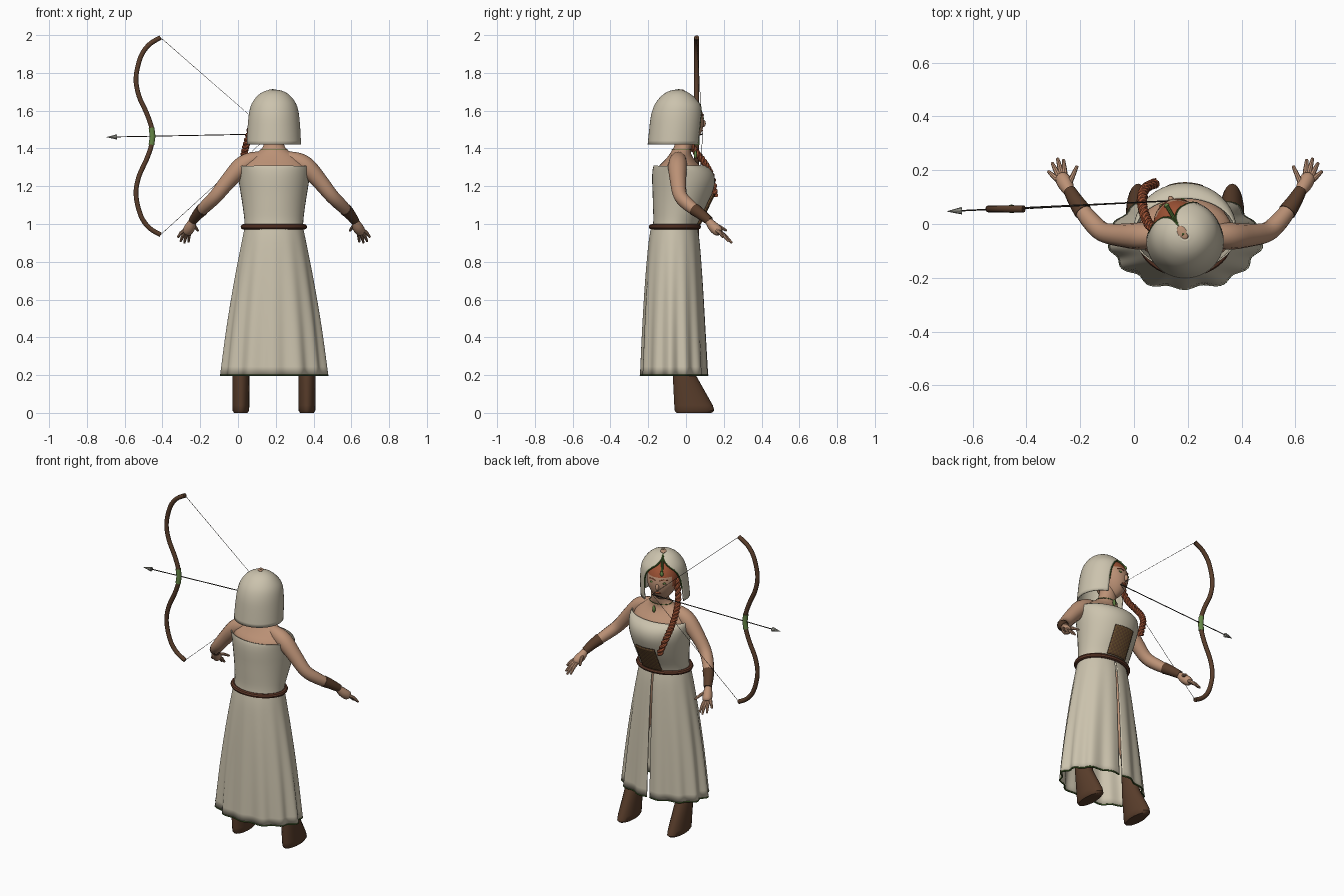
import bpy, bmesh, math
from math import sin, cos, pi, radians
from mathutils import Vector, Matrix

old = bpy.data.objects.get("Cube")
if old:
    bpy.data.objects.remove(old, do_unlink=True)

CX = 0.19  # the figure stands to one side of the bow


def material(name, rgb):
    m = bpy.data.materials.new(name)
    m.use_nodes = True
    m.diffuse_color = (*rgb, 1)
    m.node_tree.nodes["Principled BSDF"].inputs["Base Color"].default_value = (*rgb, 1)
    return m


cloth = material("cream cloth", (0.60, 0.545, 0.42))
skin = material("skin", (0.50, 0.285, 0.18))
leather = material("brown leather", (0.10, 0.047, 0.024))
belt_brown = material("red brown leather", (0.115, 0.04, 0.022))
rust = material("rust hair", (0.34, 0.085, 0.035))
green = material("green trim", (0.06, 0.12, 0.025))
grip_green = material("grip green", (0.13, 0.24, 0.06))
metal = material("grey metal", (0.30, 0.30, 0.26))
bronze = material("bronze scales", (0.14, 0.08, 0.027))
dark = material("dark string", (0.03, 0.025, 0.02))


def finish(name, bm, *mats):
    me = bpy.data.meshes.new(name)
    bmesh.ops.recalc_face_normals(bm, faces=bm.faces)
    bm.to_mesh(me)
    bm.free()
    for m in mats:
        me.materials.append(m)
    ob = bpy.data.objects.new(name, me)
    bpy.context.collection.objects.link(ob)
    return ob


def solid(ob, thickness):
    mod = ob.modifiers.new("thickness", "SOLIDIFY")
    mod.thickness = thickness
    mod.offset = 0
    return ob


def skin_rings(name, rings, mat, closed=True, caps=True):
    """Bridge a stack of equal point rings with quads."""
    bm = bmesh.new()
    vs = [[bm.verts.new(p) for p in ring] for ring in rings]
    n = len(rings[0])
    for a, b in zip(vs, vs[1:]):
        for i in range(n if closed else n - 1):
            j = (i + 1) % n
            bm.faces.new((a[i], a[j], b[j], b[i]))
    if caps:
        bm.faces.new(vs[0])
        bm.faces.new(vs[-1])
    return finish(name, bm, mat)


def oval(section, cx, n, start=0, span=2 * pi, pleat=0, endpoint=False):
    """Horizontal oval; section is height, half width, back y, front y."""
    z, rx, back, front = section
    pts = []
    for i in range(n):
        t = start + span * i / (n - 1 if endpoint else n)
        r = 1 + pleat * (cos(13 * t + pi / 2) + 0.4 * cos(7 * t + 1))
        pts.append(Vector((cx + rx * r * cos(t), (back + front) / 2 + (front - back) / 2 * r * sin(t), z)))
    return pts


def smooth(pts, steps=6):
    """Resample points, of any dimension, along a Catmull-Rom path."""
    out = []
    p = [pts[0], *pts, pts[-1]]
    for a, b, c, d in zip(p, p[1:], p[2:], p[3:]):
        for k in range(steps):
            t = k / steps
            out.append(tuple(0.5 * (2 * q + (r - o) * t + (2 * o - 5 * q + 4 * r - s) * t * t
                       + (3 * q - o - 3 * r + s) * t ** 3) for o, q, r, s in zip(a, b, c, d)))
    return out + [tuple(pts[-1])]


def tube(name, pts, radii, mat, cyclic=False, res=2):
    cu = bpy.data.curves.new(name, "CURVE")
    cu.dimensions = "3D"
    cu.bevel_depth = 1
    cu.bevel_resolution = res
    cu.use_fill_caps = True
    sp = cu.splines.new("POLY")
    sp.points.add(len(pts) - 1)
    sp.use_cyclic_u = cyclic
    for i, p in enumerate(pts):
        sp.points[i].co = (*p[:3], 1)
        sp.points[i].radius = radii[i] if isinstance(radii, (list, tuple)) else radii
    cu.materials.append(mat)
    ob = bpy.data.objects.new(name, cu)
    bpy.context.collection.objects.link(ob)
    bpy.ops.object.select_all(action="DESELECT")
    ob.select_set(True)
    bpy.context.view_layer.objects.active = ob
    bpy.ops.object.convert(target="MESH")
    return ob


def blob(name, loc, scale, mat, turn=0, seg=16):
    bm = bmesh.new()
    bmesh.ops.create_uvsphere(bm, u_segments=seg, v_segments=seg // 2 + 2, radius=1)
    bm.transform(Matrix.LocRotScale(Vector(loc), Matrix.Rotation(turn, 3, "Z"), Vector(scale)))
    return finish(name, bm, mat)


# Bodice, upper chest and neck
bodice = [(0.97, .152, -.175, .055), (1.02, .153, -.17, .07), (1.1, .163, -.172, .11), (1.17, .174, -.174, .138),
          (1.22, .182, -.176, .15), (1.26, .187, -.176, .145), (1.29, .19, -.173, .125), (1.308, .19, -.168, .095)]
solid(skin_rings("bodice", [oval(s, CX, 40) for s in smooth(bodice, 3)], cloth, caps=False), 0.006)
chest = [(1.24, .17, -.155, .11), (1.295, .178, -.15, .085), (1.335, .155, -.115, .05), (1.365, .115, -.09, .03),
         (1.39, .075, -.075, .026), (1.42, .054, -.06, .034), (1.5, .048, -.05, .045)]
skin_rings("chest_and_neck", [oval(s, CX, 32) for s in smooth(chest, 3)], skin)

# Pleated skirt, open in a narrow slit at the middle
skirt = [(.99, .15, -.18, .055), (.9, .168, -.195, .07), (.7, .205, -.212, .085),
         (.45, .243, -.226, .098), (.2, .272, -.236, .11)]
gap = radians(2.2)
rings = [oval(s, CX, 150, pi / 2 + gap, 2 * pi - 2 * gap, 0.04 * (0.99 - s[0]) / 0.79, True)
         for s in smooth(skirt, 4)]
solid(skin_rings("skirt", rings, cloth, closed=False, caps=False), 0.006)
tube("skirt_hem", rings[-1], 0.0048, green, res=1)

# Belt
tube("belt", oval((0.985, .162, -.183, .066), CX, 48), 0.014, belt_brown, True)

# Woven scale plate at the front of the waist
bm = bmesh.new()
rows, cols = 14, 11
grid = []
for r in range(rows + 1):
    z = 1.0 + 0.16 * r / rows
    grid.append([])
    for c in range(cols + 1):
        dx = 0.13 * (c / cols - 0.5)
        grid[r].append(bm.verts.new((CX + dx, 0.075 + 0.48 * (z - 1) - 2.6 * dx * dx, z)))
for r in range(rows):
    for c in range(cols):
        f = bm.faces.new((grid[r][c], grid[r][c + 1], grid[r + 1][c + 1], grid[r + 1][c]))
        f.material_index = (r + c) % 2
solid(finish("scale_plate", bm, bronze, leather), 0.008)

# Arms, cuffs, hands, legs and boots on both sides
arm = [(.05, -.04, 1.355, .028), (.11, -.042, 1.338, .044), (.17, -.045, 1.305, .05), (.24, -.042, 1.23, .043),
       (.305, -.03, 1.15, .037), (.355, .015, 1.1, .034), (.4, .075, 1.055, .027), (.43, .125, 1.015, .02)]
hand = [(.43, .12, 1.015, .02), (.443, .145, .985, .028), (.457, .17, .962, .027), (.463, .18, .953, .017)]
fingers = [((.475, .165, .965), (.508, .195, .93)), ((.468, .175, .957), (.494, .226, .908)),
           ((.458, .18, .955), (.474, .243, .9)), ((.447, .178, .958), (.452, .238, .905)),
           ((.435, .14, .995), (.402, .215, .965))]
boot = [(0, .036, -.05, .135), (.012, .044, -.06, .15), (.04, .045, -.062, .142), (.2, .045, -.07, .052),
        (.27, .046, -.068, .036), (.42, .05, -.07, .03)]
leg = [(.4, .045, -.065, .025), (.65, .052, -.1, .015), (.95, .06, -.13, .01)]
for side, s in (("right", -1), ("left", 1)):
    def place(p):
        return (CX + s * p[0], p[1], p[2])
    path = smooth(arm, 4)
    tube(side + "_arm", [place(p) for p in path], [p[3] for p in path], skin, res=4)
    cuff = path[-7:]
    tube(side + "_cuff", [place(p) for p in cuff], [p[3] + .003 for p in cuff], leather, res=4)
    path = smooth(hand, 3)
    tube(side + "_palm", [place(p) for p in path], [p[3] for p in path], skin, res=3)
    for i, (a, b) in enumerate(fingers):
        mid = [(u + v) / 2 for u, v in zip(a, b)]
        mid[2] += .006
        tube(f"{side}_finger_{i + 1}", [place(p) for p in (a, mid, b)], [.011, .0095, .006], skin)
    skin_rings(side + "_boot", [oval(q, CX + s * .175, 24) for q in boot], leather)
    skin_rings(side + "_leg", [oval(q, CX + s * (.175 - .2 * (q[0] - .4)), 20) for q in leg], skin)

# Head turned a little towards the bow, with hair over the brow and right temple
turn = radians(16)
face = Matrix.Translation((CX - .012, -.05, 1.545)) @ Matrix.Rotation(turn, 4, "Z")
bm = bmesh.new()
bmesh.ops.create_uvsphere(bm, u_segments=32, v_segments=24, radius=1)
for v in bm.verts:
    jaw = 1 + 0.3 * min(0, v.co.z)
    v.co = Vector((v.co.x * .092 * jaw, .047 + v.co.y * .1, v.co.z * .122))
for f in bm.faces:
    c = f.calc_center_median()
    f.material_index = int(c.z > .052 - .25 * max(0, -c.x - .02) or c.x < -.075)
bm.transform(face)
finish("head", bm, skin, rust)
blob("nose", face @ Vector((0, .146, -.012)), (.011, .015, .02), skin, turn)
blob("lips", face @ Vector((0, .135, -.05)), (.02, .009, .007), rust, turn)
for side, s in (("right", -1), ("left", 1)):
    blob(side + "_eye", face @ Vector((s * .036, .134, .014)), (.013, .007, .006), grip_green, turn)
    tube(side + "_brow", [face @ Vector((s * x, y, z)) for x, y, z in
                          ((.014, .144, .03), (.035, .137, .036), (.055, .123, .03))], .0025, rust)

# Hood, swung further round than the face, with an arched opening edged in green
hood_turn = radians(30)
hood = [(1.42, .141, -.2, .072, 52), (1.5, .137, -.192, .08, 52), (1.57, .131, -.183, .084, 49),
        (1.62, .121, -.168, .078, 38), (1.655, .103, -.147, .055, 16), (1.685, .075, -.117, .024, 3),
        (1.702, .043, -.085, -.008, 1), (1.708, .012, -.056, -.036, 0)]
rings = []
for z, rx, back, front, half in smooth(hood, 3):
    w = radians(max(half, 0))
    rings.append(oval((z, rx, back, front), CX, 48, pi / 2 + hood_turn + w, 2 * pi - 2 * w, 0, True))
solid(skin_rings("hood", rings, cloth, closed=False, caps=False), 0.006)
edge = [r[0] for r in rings[3:-4]] + [r[-1] for r in reversed(rings[3:-4])]
tube("hood_trim", edge, 0.0045, green)
brow = Matrix.Translation((CX, -.05, 1.545)) @ Matrix.Rotation(hood_turn, 4, "Z")
tube("diadem_band", [brow @ Vector(p) for p in ((0, .01, .164), (0, .06, .147), (0, .105, .112), (0, .136, .07))],
     .007, green)
blob("diadem_jewel", brow @ Vector((0, .137, .068)), (.01, .008, .014), grip_green, hood_turn)
blob("hood_clasp", brow @ Vector((0, .02, .162)), (.018, .028, .006), skin, hood_turn)

# Necklace pendant
tube("necklace", oval((1.395, .07, -.074, .032), CX, 24), .002, green, True, 1)
blob("pendant", (CX, .05, 1.367), (.01, .008, .022), grip_green)

# Braid of two twisted strands falling over the right shoulder
path = [Vector(p) for p in smooth([(.08, -.02, 1.56), (.055, .0, 1.46), (.035, .05, 1.385), (.03, .1, 1.32),
                                   (.045, .135, 1.25), (.08, .152, 1.15)], 16)]
for k in range(2):
    pts = []
    for i, p in enumerate(path):
        d = (path[min(i + 1, len(path) - 1)] - path[max(i - 1, 0)]).normalized()
        u = d.cross(Vector((1, 0, 0))).normalized()
        a = i * .75 + k * pi
        pts.append(p + .009 * (u * cos(a) + d.cross(u) * sin(a)))
    tube(f"braid_strand_{k + 1}", pts, .011, rust)

# Bow, grip and drawn string
BY = .056
half_bow = [(-.452, .0), (-.46, .055), (-.485, .125), (-.525, .215), (-.54, .31), (-.515, .42), (-.47, .485), (-.41, .522)]
limb = [(x, BY, 1.465 - h) for x, h in reversed(half_bow[1:])] + [(x, BY, 1.465 + h) for x, h in half_bow]
tube("bow", smooth(limb, 4), .0132, leather, res=3)
tube("bow_grip", [(-.458, BY, 1.42), (-.452, BY, 1.465), (-.458, BY, 1.51)], .0158, grip_green, res=3)
nock = (.175, .088, 1.477)
tube("bow_string", [limb[-1], nock, limb[0]], .0013, dark, res=1)

# Arrow
tube("arrow_shaft", [(-.65, .049, 1.461), nock], .0027, dark, res=1)
tube("arrow_head", [(-.695, .047, 1.46), (-.64, .0495, 1.461)], [.001, .014], metal)

# Soft shading with crisp edges
bpy.ops.object.select_all(action="DESELECT")
for ob in bpy.context.collection.objects:
    if ob.type == "MESH":
        ob.select_set(True)
        bpy.context.view_layer.objects.active = ob
bpy.ops.object.shade_smooth_by_angle(angle=radians(40))
